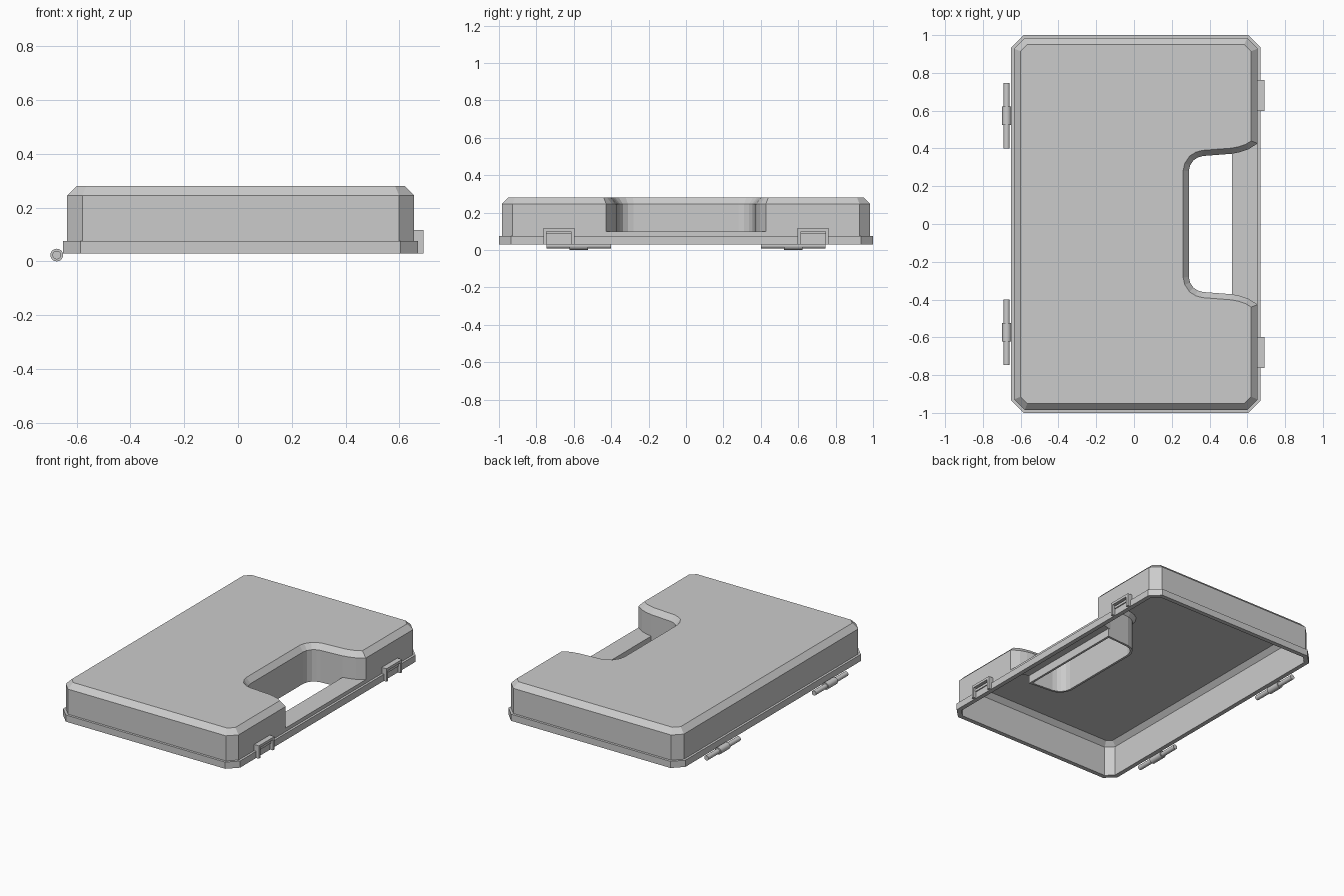
import bpy, bmesh, math
from mathutils import Vector

if "Cube" in bpy.data.objects:
    bpy.data.objects.remove(bpy.data.objects["Cube"])


def offset(pts, d):
    """Mitred offset of a counter-clockwise outline; positive d grows it."""
    out, n = [], len(pts)
    for i in range(n):
        p = Vector(pts[i])
        e1 = (p - Vector(pts[i - 1])).normalized()
        e2 = (Vector(pts[(i + 1) % n]) - p).normalized()
        n1, n2 = Vector((e1.y, -e1.x)), Vector((e2.y, -e2.x))
        out.append(tuple(p + (n1 + n2) * (d / (1 + n1.dot(n2)))))
    return out


def loft(name, outline, levels):
    """Stack offset copies of an outline; levels are (z, offset)."""
    bm = bmesh.new()
    rings = [[bm.verts.new((x, y, z)) for x, y in offset(outline, d)] for z, d in levels]
    n = len(outline)
    for a, b in zip(rings, rings[1:]):
        for i in range(n):
            j = (i + 1) % n
            bm.faces.new((a[i], a[j], b[j], b[i]))
    bm.faces.new(rings[0][::-1])
    bm.faces.new(rings[-1])
    me = bpy.data.meshes.new(name)
    bm.to_mesh(me)
    bm.free()
    ob = bpy.data.objects.new(name, me)
    bpy.context.collection.objects.link(ob)
    return ob


def subtract(ob, cutter):
    mod = ob.modifiers.new("cut", 'BOOLEAN')
    mod.operation, mod.solver, mod.object = 'DIFFERENCE', 'EXACT', cutter
    bpy.context.view_layer.objects.active = ob
    bpy.ops.object.modifier_apply(modifier=mod.name)
    bpy.data.objects.remove(cutter)


def boxes(name, items):
    """One mesh made from (min corner, max corner) boxes."""
    bm = bmesh.new()
    for lo, hi in items:
        lo, hi = Vector(lo), Vector(hi)
        vs = bmesh.ops.create_cube(bm, size=1)["verts"]
        for v in vs:
            v.co = (lo + hi) / 2 + Vector(a * b for a, b in zip(v.co, hi - lo))
    me = bpy.data.meshes.new(name)
    bm.to_mesh(me)
    bm.free()
    ob = bpy.data.objects.new(name, me)
    bpy.context.collection.objects.link(ob)


# Outlines: clipped-corner rim, grip notch, and the through hole behind the bar
x0, x1, y1, c = -0.65, 0.67, 1.0, 0.065
rim = [(x0 + c, -y1), (x1 - c, -y1), (x1, -y1 + c), (x1, y1 - c),
       (x1 - c, y1), (x0 + c, y1), (x0, y1 - c), (x0, -y1 + c)]
half = [(0.29, 0.28), (0.297, 0.31), (0.315, 0.337), (0.338, 0.352), (0.365, 0.36),
        (0.52, 0.372), (0.56, 0.38), (0.605, 0.395), (0.66, 0.43), (0.9, 0.58)]
notch = half[::-1] + [(x, -y) for x, y in half]
hole = half[5::-1] + [(x, -y) for x, y in half[:6]]

# Hollow interior, leaving thin walls around the notch and hole
T = 0.015
void = loft("interior_void", rim, [(-0.1, -0.03), (0.235, -0.03), (0.265, -0.06)])
subtract(void, loft("notch_wall", notch, [(0.085, T), (0.239, T), (0.289, T + 0.043)]))
subtract(void, loft("hole_wall", hole, [(-0.2, T), (0.15, T)]))

# Case lid: rim flange, body and chamfered top
lid = loft("case_lid", rim, [(0.03, 0), (0.075, 0), (0.0755, -0.015), (0.245, -0.015), (0.28, -0.05)])
subtract(lid, loft("notch_cut", notch, [(0.10, 0), (0.245, 0), (0.30, 0.047)]))
subtract(lid, loft("hole_cut", hole, [(-0.1, 0), (0.15, 0)]))
subtract(lid, void)

# Latch frames on the right and hinge barrels on the left
for side, s in (("front", -1), ("back", 1)):
    yc = s * 0.68
    boxes(side + "_latch", [
        ((0.652, yc - 0.083, 0.03), (0.69, yc - 0.066, 0.10)),
        ((0.652, yc + 0.066, 0.03), (0.69, yc + 0.083, 0.10)),
        ((0.652, yc - 0.083, 0.10), (0.69, yc + 0.083, 0.117)),
        ((0.652, yc - 0.066, 0.075), (0.677, yc + 0.066, 0.092))])
    for part, r, length in (("pin", 0.016, 0.345), ("knuckle", 0.0235, 0.10)):
        bpy.ops.mesh.primitive_cylinder_add(
            vertices=20, radius=r, depth=length,
            location=(-0.674, s * 0.573, 0.0235), rotation=(math.pi / 2, 0, 0))
        ob = bpy.context.object
        ob.name = f"{side}_hinge_{part}"
        bpy.ops.object.shade_smooth_by_angle()
